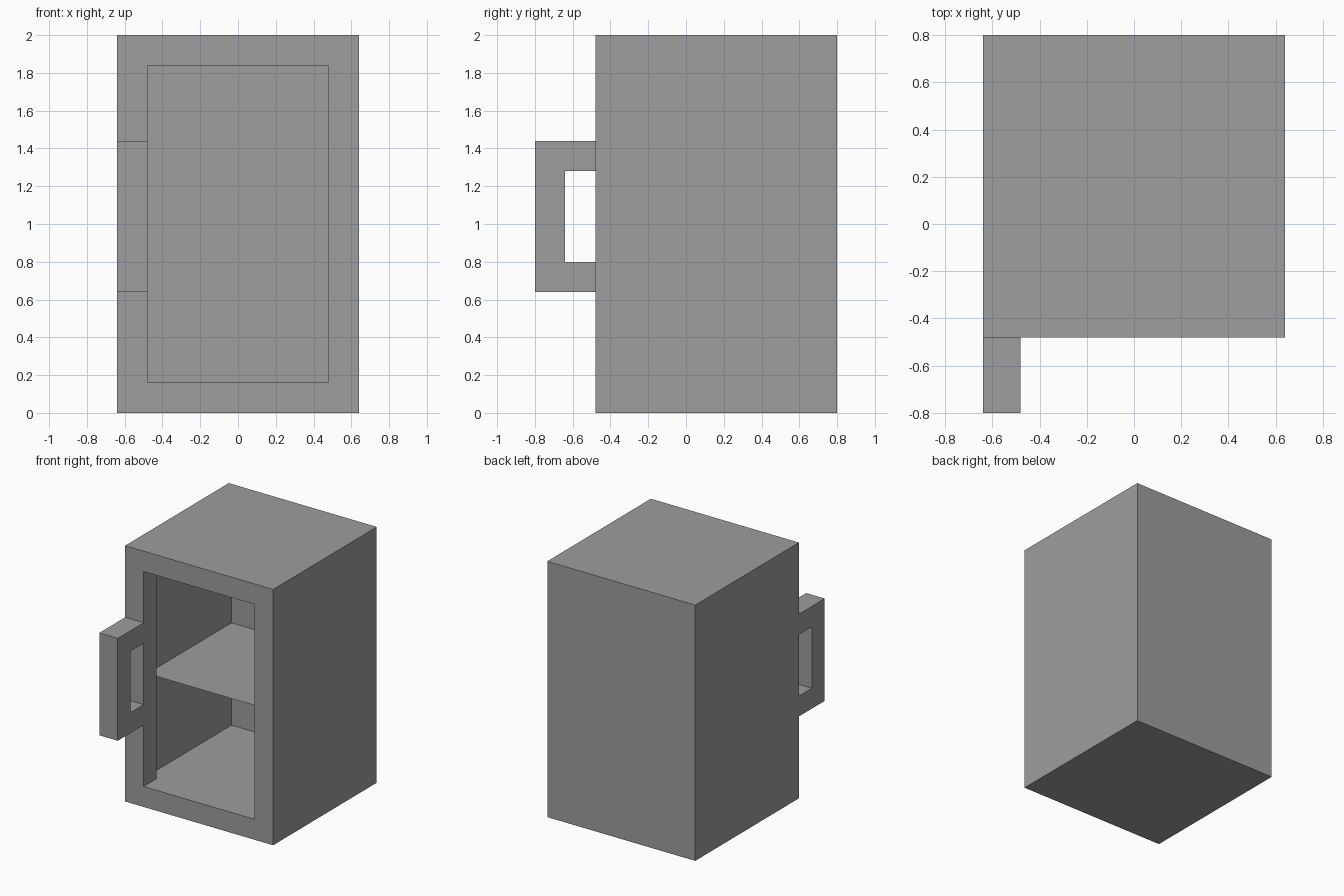
import bpy, bmesh
from mathutils import Vector

if "Cube" in bpy.data.objects:
    bpy.data.objects.remove(bpy.data.objects["Cube"])

grey = bpy.data.materials.new("plain_grey")
grey.diffuse_color = (0.34, 0.34, 0.34, 1)
grey.use_nodes = True
grey.node_tree.nodes["Principled BSDF"].inputs["Base Color"].default_value = grey.diffuse_color


def finish(name, bm):
    bmesh.ops.recalc_face_normals(bm, faces=bm.faces)
    mesh = bpy.data.meshes.new(name)
    bm.to_mesh(mesh)
    bm.free()
    mesh.materials.append(grey)
    bpy.context.collection.objects.link(bpy.data.objects.new(name, mesh))


def extrude(bm, face, dy=0.0, half_width=None):
    """Extrude a face along y, or widen it in place to a new half width."""
    new = bmesh.ops.extrude_discrete_faces(bm, faces=[face])["faces"][0]
    for v in new.verts:
        v.co.y += dy
        if half_width:
            v.co.x = half_width if v.co.x > 0 else -half_width
    return new


# Cabinet: box with a framed opening and a wider chamber behind it
bm = bmesh.new()
bmesh.ops.create_cube(bm, size=1)
for v in bm.verts:
    v.co = Vector((v.co.x * 1.28, v.co.y * 1.28 + 0.16, v.co.z * 2 + 1))
front = min(bm.faces, key=lambda f: f.calc_center_median().y)
bmesh.ops.inset_region(bm, faces=[front], thickness=0.16, use_even_offset=True)
front = extrude(bm, front, dy=0.16)           # jambs
front = extrude(bm, front, half_width=0.56)   # back of the frame
front = extrude(bm, front, dy=1.04)           # chamber
flat = [f for f in bm.faces if f.calc_area() < 1e-6]
bmesh.ops.delete(bm, geom=flat, context='FACES_ONLY')
finish("cabinet", bm)

# Shelf: a thin sheet across the chamber
bm = bmesh.new()
bm.faces.new([bm.verts.new(p) for p in (
    (-0.56, -0.32, 0.96), (0.56, -0.32, 0.96),
    (0.56, 0.72, 0.96), (-0.56, 0.72, 0.96))])
finish("shelf", bm)

# Handle: C-shaped side profile extruded across its width
profile = [(-0.48, 0.64), (-0.8, 0.64), (-0.8, 1.44), (-0.48, 1.44),
           (-0.48, 1.28), (-0.64, 1.28), (-0.64, 0.8), (-0.48, 0.8)]
bm = bmesh.new()
side = bm.faces.new([bm.verts.new((-0.64, y, z)) for y, z in profile])
ext = bmesh.ops.extrude_face_region(bm, geom=[side])["geom"]
bmesh.ops.translate(bm, vec=(0.16, 0, 0),
                    verts=[g for g in ext if isinstance(g, bmesh.types.BMVert)])
finish("handle", bm)
